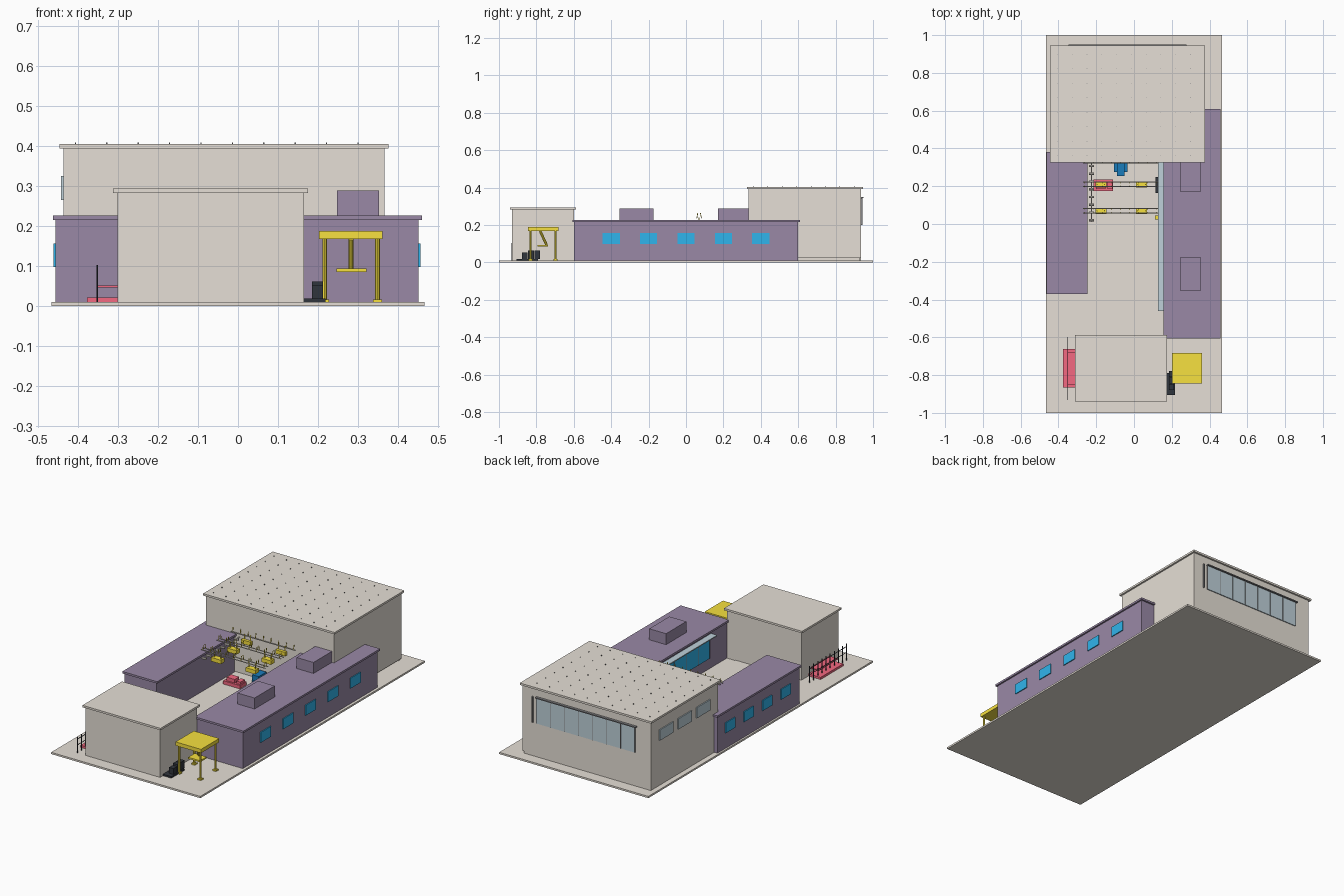
import bpy
from mathutils import Vector

if "Cube" in bpy.data.objects:
    bpy.data.objects.remove(bpy.data.objects["Cube"])


def mat(name, r, g, b):
    m = bpy.data.materials.new(name)
    m.diffuse_color = (r, g, b, 1)
    m.use_nodes = True
    m.node_tree.nodes["Principled BSDF"].inputs["Base Color"].default_value = m.diffuse_color
    return m


GREY = mat("warm_grey", 0.79, 0.74, 0.67)
PURPLE = mat("purple", 0.32, 0.25, 0.38)
YELLOW = mat("yellow", 0.93, 0.75, 0.05)
BLUE = mat("window_blue", 0.03, 0.46, 0.84)
MACHINE = mat("machine_blue", 0.01, 0.20, 0.50)
RED = mat("red", 0.90, 0.14, 0.22)
DARK = mat("dark", 0.03, 0.035, 0.045)
STEEL = mat("steel", 0.25, 0.25, 0.26)
GLASS = mat("pale_glass", 0.52, 0.64, 0.70)


def box(name, x, y, z, m):
    """Box from (min, max) pairs on each axis."""
    bpy.ops.mesh.primitive_cube_add(size=1)
    o = bpy.context.object
    o.name = name
    o.location = [(a + b) / 2 for a, b in (x, y, z)]
    o.scale = [b - a for a, b in (x, y, z)]
    bpy.ops.object.transform_apply(location=False, rotation=False, scale=True)
    o.data.materials.append(m)
    return o


def bar(name, a, b, r, m, sides=8):
    """Round bar between two points."""
    a, b = Vector(a), Vector(b)
    bpy.ops.mesh.primitive_cylinder_add(vertices=sides, radius=r, depth=(b - a).length,
                                        location=(a + b) / 2)
    o = bpy.context.object
    o.name = name
    o.rotation_euler = (b - a).to_track_quat('Z', 'Y').to_euler()
    o.data.materials.append(m)
    bpy.ops.object.shade_smooth_by_angle()
    return o


def array(o, count, offset):
    mod = o.modifiers.new("repeat", 'ARRAY')
    mod.count = count
    mod.use_relative_offset = False
    mod.use_constant_offset = True
    mod.constant_offset_displace = offset


# Site slab and courtyard floor
box("site_slab", (-.465, .465), (-1, 1), (0, .01), GREY)
box("courtyard_floor", (-.25, .11), (-.6, .335), (.01, .013), GREY)

# Front block
box("front_block", (-.30, .165), (-.93, -.6), (.01, .282), GREY)
box("front_block_roof", (-.312, .175), (-.94, -.588), (.282, .293), GREY)

# Rear hall: thin walls and overhanging roof
box("hall_left_wall", (-.435, -.425), (.335, .935), (.01, .393), GREY)
box("hall_right_wall", (.355, .365), (.335, .935), (.022, .393), GREY)
box("hall_front_wall", (-.425, .355), (.335, .345), (.01, .393), GREY)
box("hall_back_wall", (-.425, .355), (.925, .935), (.01, .393), GREY)
box("hall_roof", (-.445, .375), (.325, .945), (.393, .404), GREY)
stud = box("hall_roof_studs", (-.407, -.404), (.359, .362), (.404, .408), STEEL)
array(stud, 10, (.0783, 0, 0))
array(stud, 8, (0, .077, 0))

# Hall rear glazing with mullions and lintel
box("hall_rear_glass", (-.338, .275), (.935, .940), (.2, .345), GLASS)
for i in range(8):
    x = -.338 + i * .0876
    box("rear_mullion", (x - .001, x + .001), (.935, .942), (.2, .345), STEEL)
box("rear_lintel", (-.348, .277), (.935, .949), (.344, .350), STEEL)
box("rear_post", (.297, .304), (.935, .943), (.2, .345), STEEL)
for y in (.47, .635, .80):
    box("hall_side_window", (-.441, -.435), (y - .06, y + .06), (.265, .325), GLASS)

# Side wings with roofs
box("left_wing", (-.455, -.255), (-.36, .37), (.01, .215), PURPLE)
box("left_wing_roof", (-.462, -.245), (-.37, .38), (.215, .226), PURPLE)
box("right_wing", (.165, .45), (-.6, .6), (.01, .215), PURPLE)
box("right_wing_roof", (.155, .459), (-.607, .61), (.215, .226), PURPLE)
for y in (-.265, .26):
    box("roof_unit", (.247, .352), (y - .09, y + .09), (.226, .288), PURPLE)
for y in (-.4, -.2, 0, .2, .4):
    box("right_window", (.45, .455), (y - .046, y + .046), (.098, .156), BLUE)
for y in (-.235, -.07, .095, .26):
    box("left_window", (-.460, -.455), (y - .042, y + .042), (.098, .156), BLUE)

# Courtyard glazing and awning on the right wing
box("courtyard_awning", (.128, .165), (-.46, .325), (.197, .203), GLASS)
box("courtyard_glass", (.160, .165), (-.44, .30), (.07, .18), BLUE)
for i in range(8):
    y = -.44 + i * .1057
    box("courtyard_mullion", (.158, .165), (y - .001, y + .001), (.07, .18), STEEL)

# Overhead truss beams carrying yellow hoists across the courtyard
for y in (.07, .21, .335):
    for dy in (-.012, .012):
        bar("truss_chord", (-.27, y + dy, .238), (.13, y + dy, .238), .003, GREY, 6)
    for i in range(9):
        x = -.26 + i * .0475
        for dy in (-.012, .012):
            bar("truss_strut", (x, y + dy, .238), (x, y + dy * .6, .264), .002, YELLOW, 6)
    for x in (-.175, .04):
        box("hoist_box", (x - .03, x + .03), (y - .016, y + .016), (.19, .212), YELLOW)
        for dx in (-.02, .02):
            bar("hoist_hanger", (x + dx, y, .21), (x + dx, y, .24), .003, YELLOW, 6)
for i in range(8):
    bar("rail_roller", (-.238, .02 + i * .041, .213), (-.212, .02 + i * .041, .213), .006, GREY)
bar("hoist_rail", (-.226, .01, .213), (-.226, .335, .213), .003, GREY, 6)

# Courtyard machines
box("red_machine_base", (-.215, -.11), (.175, .235), (.013, .032), RED)
box("red_machine_top", (-.20, -.15), (.185, .225), (.032, .052), RED)
box("red_machine_head", (-.14, -.115), (.185, .225), (.032, .046), RED)
box("blue_machine_base", (-.105, -.035), (.275, .325), (.013, .038), MACHINE)
box("blue_machine_body", (-.09, -.05), (.255, .325), (.038, .068), MACHINE)
box("control_cabinet", (.113, .13), (.165, .25), (.01, .09), DARK)
box("yellow_marker", (.112, .13), (.025, .045), (.01, .04), YELLOW)

# Yellow gantry with suspended arm
box("gantry_top", (.202, .361), (-.845, -.683), (.167, .188), YELLOW)
for x in (.216, .348):
    for y in (-.832, -.698):
        bar("gantry_leg", (x, y, .01), (x, y, .167), .006, YELLOW, 10)
        box("gantry_foot", (x - .011, x + .011), (y - .011, y + .011), (.01, .017), YELLOW)
bar("arm_upper", (.282, -.78, .168), (.282, -.745, .092), .007, YELLOW, 10)
box("arm_platform", (.246, .320), (-.795, -.737), (.085, .094), YELLOW)

# Dark equipment beside the front block
box("equipment_base", (.165, .218), (-.905, -.79), (.01, .019), DARK)
for y, h in ((-.862, .052), (-.828, .062), (-.795, .062)):
    box("equipment_unit", (.184, .212), (y - .0155, y + .0155), (.019, h), DARK)

# Red bench with fence on the left of the front block
box("bench_base", (-.376, -.30), (-.865, -.662), (.01, .022), RED)
box("bench_seat", (-.353, -.30), (-.85, -.68), (.046, .051), RED)
for i in range(10):
    y = -.93 + i * .0367
    bar("fence_post", (-.351, y, .01), (-.351, y, .103), .0025, DARK, 6)
for z in (.055, .088):
    bar("fence_rail", (-.351, -.93, z), (-.351, -.6, z), .002, DARK, 6)
